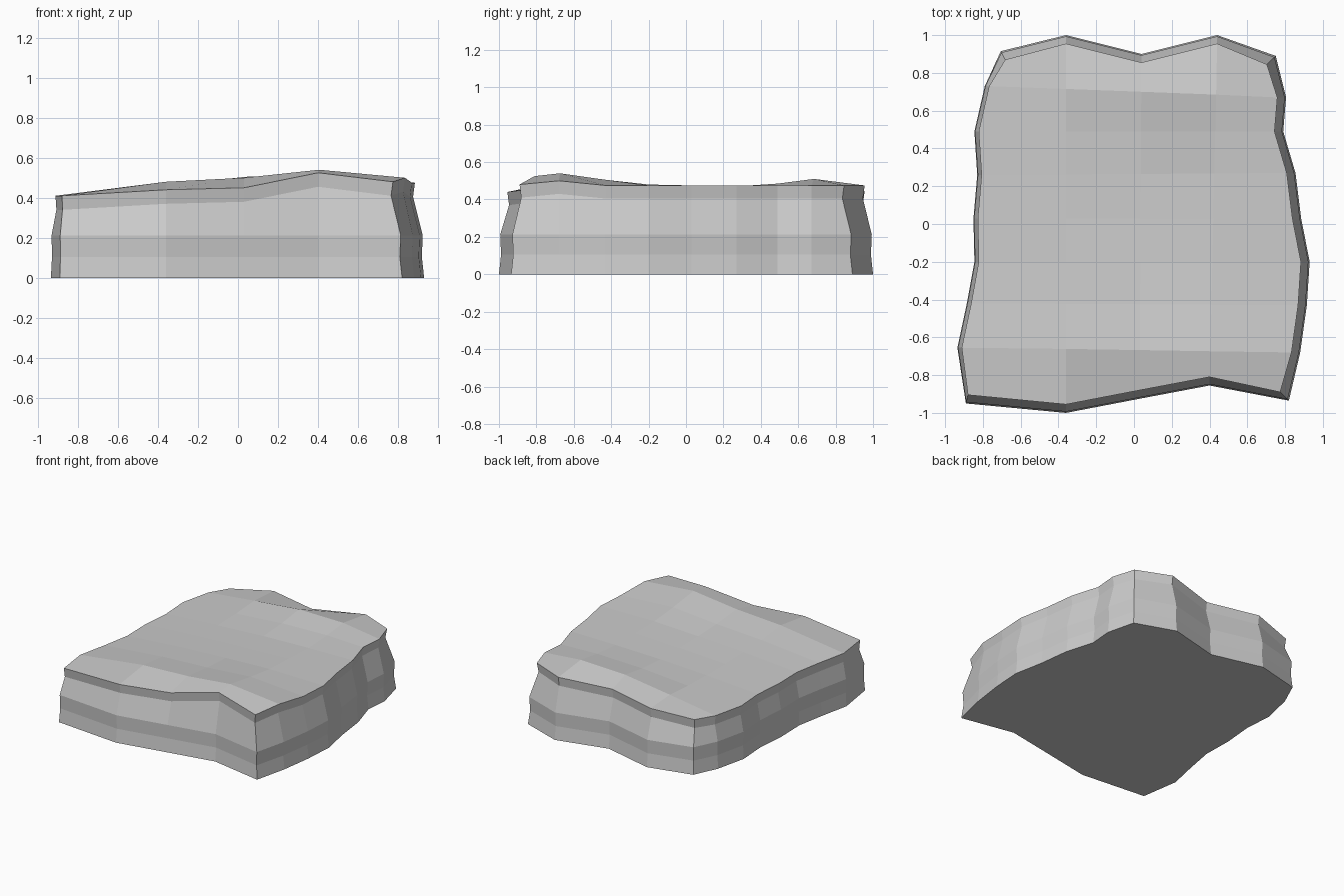
import bpy, bmesh

if "Cube" in bpy.data.objects:
    bpy.data.objects.remove(bpy.data.objects["Cube"])

# Footprint of the slab, side by side (left/right run front to back, front/back run left to right)
left = [(-.89, -.95), (-.935, -.655), (-.885, -.42), (-.845, -.2), (-.85, .03),
        (-.83, .26), (-.845, .49), (-.79, .73), (-.705, .915)]
right = [(.82, -.935), (.88, -.68), (.915, -.43), (.93, -.2), (.885, .03),
         (.855, .27), (.79, .49), (.805, .67), (.75, .89)]
front = [(-.36, -1), (.03, -.925), (.40, -.855)]
back = [(-.36, 1), (.04, .90), (.44, 1)]

# Top heights: one row per front-to-back step, five across
heights = [(.41, .44, .45, .525, .48),
           (.41, .48, .50, .54, .50),
           (.41, .455, .475, .505, .475),
           (.41, .445, .465, .48, .475),
           (.41, .44, .46, .475, .475),
           (.41, .44, .46, .47, .475),
           (.41, .445, .475, .485, .475),
           (.41, .46, .505, .51, .475),
           (.41, .445, .45, .475, .475)]
ROWS, COLS = 9, 5


def base_point(r, c):
    if c == 0:
        return left[r]
    if c == COLS - 1:
        return right[r]
    return front[c - 1] if r == 0 else back[c - 1]


def inset(r, c, amount):
    """Footprint point pulled inwards, more on the steep sides."""
    x, y = base_point(r, c)
    x += amount * (.023 if c == 0 else -.046 if c == COLS - 1 else 0)
    y += amount * (.045 if r == 0 else -.045 if r == ROWS - 1 else 0)
    if r == 0 and c == 0:
        x -= amount * .012
    return x, y


# Perimeter of the grid, anticlockwise
loop = ([(0, c) for c in range(COLS)] + [(r, COLS - 1) for r in range(1, ROWS)]
        + [(ROWS - 1, c) for c in range(COLS - 2, -1, -1)]
        + [(r, 0) for r in range(ROWS - 2, 0, -1)])

bm = bmesh.new()

# Uneven top surface
top = {}
for r in range(ROWS):
    for c in range(COLS):
        if (r, c) in loop:
            x, y = inset(r, c, 1)
        else:
            t = r / (ROWS - 1)
            x = front[c - 1][0] * (1 - t) + back[c - 1][0] * t
            y = left[r][1] + (right[r][1] - left[r][1]) * c / (COLS - 1)
        top[r, c] = bm.verts.new((x, y, heights[r][c]))
for r in range(ROWS - 1):
    for c in range(COLS - 1):
        bm.faces.new([top[r, c], top[r, c + 1], top[r + 1, c + 1], top[r + 1, c]])

# Side rings from the base up to the lip
rings = []
for amount, z in ((0, 0), (.25, .105), (.15, .212), (1.2, None)):
    rings.append([bm.verts.new((*inset(r, c, amount),
                                heights[r][c] - .07 if z is None else z))
                  for r, c in loop])
rings.append([top[k] for k in loop])
n = len(loop)
for lo, hi in zip(rings, rings[1:]):
    for i in range(n):
        j = (i + 1) % n
        bm.faces.new([lo[i], lo[j], hi[j], hi[i]])

# Flat underside
bm.faces.new(rings[0][::-1])
bmesh.ops.recalc_face_normals(bm, faces=bm.faces)

mesh = bpy.data.meshes.new("stone_slab")
bm.to_mesh(mesh)
bm.free()
bpy.context.collection.objects.link(bpy.data.objects.new("stone_slab", mesh))
